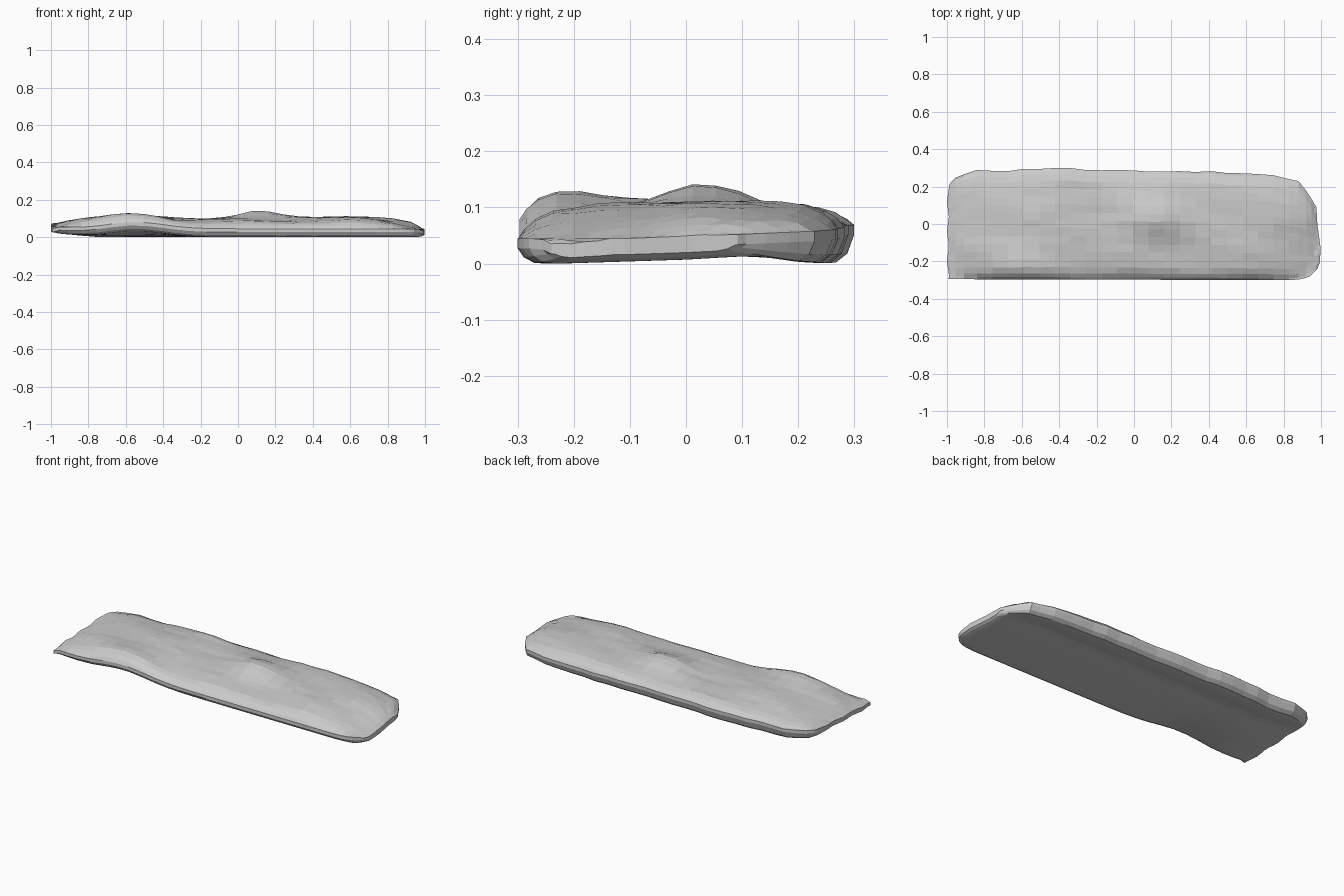
import bpy, bmesh, math, random

if "Cube" in bpy.data.objects:
    bpy.data.objects.remove(bpy.data.objects["Cube"])
random.seed(4)


def lerp(pts, x):
    """Piecewise-linear profile lookup."""
    if x <= pts[0][0]:
        return pts[0][1]
    for (a, p), (b, q) in zip(pts, pts[1:]):
        if x <= b:
            return p + (q - p) * (x - a) / (b - a)
    return pts[-1][1]


def bump(x, y, cx, cy, sx, sy):
    return math.exp(-((x - cx) / sx) ** 2 - ((y - cy) / sy) ** 2)


def rise(d, w):
    """Rounded shoulder: 0 at the rim, 1 at distance w."""
    t = min(max(d / w, 0), 1)
    return math.sqrt(1 - (1 - t) ** 2)


# Outline and long profiles
BACK = [(-1, .20), (-.97, .235), (-.92, .265), (-.85, .285), (-.78, .29), (-.7, .283),
        (-.6, .292), (-.5, .292), (-.4, .305), (-.3, .29), (0, .285), (.4, .28), (.55, .27),
        (.75, .26), (.83, .24), (.87, .24), (.92, .20), (.96, .15), (1, .09)]
FRONT = [(-1, -.295), (.86, -.30), (.96, -.285), (1, -.24)]
RIGHT = [(-.3, .955), (-.27, .97), (-.2, .995), (-.12, .997), (0, .98), (.1, .975), (.2, .965)]
TOP_X = [(-1, .07), (-.95, .088), (-.85, .102), (-.75, .108), (-.5, .108), (-.2, .102),
         (.1, .106), (.3, .108), (.6, .114), (.78, .100), (.88, .084), (.95, .070), (1, .055)]
TOP_Y = [(-.3, -.030), (-.22, -.018), (-.15, -.009), (0, .004), (.1, .004), (.2, -.004), (.3, -.015)]
BOTTOM_Y = [(-.3, .003), (-.22, .003), (0, .010), (.12, .017), (.2, .006), (.25, .003), (.3, .005)]


def mid_z(x, y):
    left = .012 * max(0, (-x - .8) / .2)
    return .038 + left + .024 * max(0, (y + .1) / .4) * (1 - .4 * max(0, x))


def arch(x, y):
    return .036 * bump(x, y, -.55, -.32, .22, .19)


def heights(x, y, d_side, d_left, d_right):
    """Upper and lower surface height at a point."""
    up = arch(x, y)
    mid = mid_z(x, y)
    top = lerp(TOP_X, x) + lerp(TOP_Y, y)
    top += .014 * bump(x, y, -.55, -.2, .2, .12) + .030 * bump(x, y, .1, .02, .12, .1)
    top += .006 * math.sin(9 * x + 6 * y) * math.sin(14 * y + 1)
    top += random.uniform(-.002, .002)
    bot = lerp(BOTTOM_Y, y) + .02 * max(0, (-x - .75) / .25)
    f_top = rise(d_side, .07) * rise(d_left + .02, .14) * rise(d_right + .01, .1)
    f_bot = rise(d_side, .04) * rise(d_left + .02, .10) * rise(d_right + .01, .05)
    mid = min(mid, top - .006)
    t = mid + max(.010, (top - mid) * f_top)
    b = mid - max(.008, (mid - bot) * f_bot)
    return t + up, max(b + up, 0)


# Grid lines, finer near the rim
us = [-1, -.985, -.955, -.91] + [-.84 + .0835 * i for i in range(21)] + [.88, .93, .965, .987, 1]
vs = [0, .02, .055] + [.11 + .78 * i / 11 for i in range(12)] + [.945, .98, 1]

bm = bmesh.new()
top, bottom = [], []
for u in us:
    rt, rb = [], []
    y0, y1 = lerp(FRONT, u), lerp(BACK, u)
    wob = random.uniform(-.004, .004)
    for v in vs:
        y = y0 + (y1 - y0) * v + wob * v
        # bend the right-hand end to its bowed outline
        end = lerp(RIGHT, y)
        x = u if u < .88 else .88 + (u - .88) * (end - .88) / .12
        if u == -1:
            x += .005 * math.sin(40 * y) + .005
        d = min(y - y0, y1 + wob - y)
        t, b = heights(x, y, d, u + 1, 1 - u)
        rt.append(bm.verts.new((x, y, t)))
        rb.append(bm.verts.new((x, y, b)))
    top.append(rt)
    bottom.append(rb)

# Upper and lower skins
n, m = len(us), len(vs)
for i in range(n - 1):
    for j in range(m - 1):
        bm.faces.new((top[i][j], top[i + 1][j], top[i + 1][j + 1], top[i][j + 1]))
        bm.faces.new((bottom[i][j], bottom[i][j + 1], bottom[i + 1][j + 1], bottom[i + 1][j]))

# Rim band
ring = [(i, 0) for i in range(n)] + [(n - 1, j) for j in range(1, m)]
ring += [(i, m - 1) for i in range(n - 2, -1, -1)] + [(0, j) for j in range(m - 2, 0, -1)]
for (a, b), (c, d) in zip(ring, ring[1:] + ring[:1]):
    bm.faces.new((bottom[a][b], bottom[c][d], top[c][d], top[a][b]))
bmesh.ops.recalc_face_normals(bm, faces=bm.faces)

# Stand on the ground
low = min(v.co.z for v in bm.verts)
for v in bm.verts:
    v.co.z -= low
mesh = bpy.data.meshes.new("stone_slab")
bm.to_mesh(mesh)
bm.free()
slab = bpy.data.objects.new("stone_slab", mesh)
bpy.context.collection.objects.link(slab)
